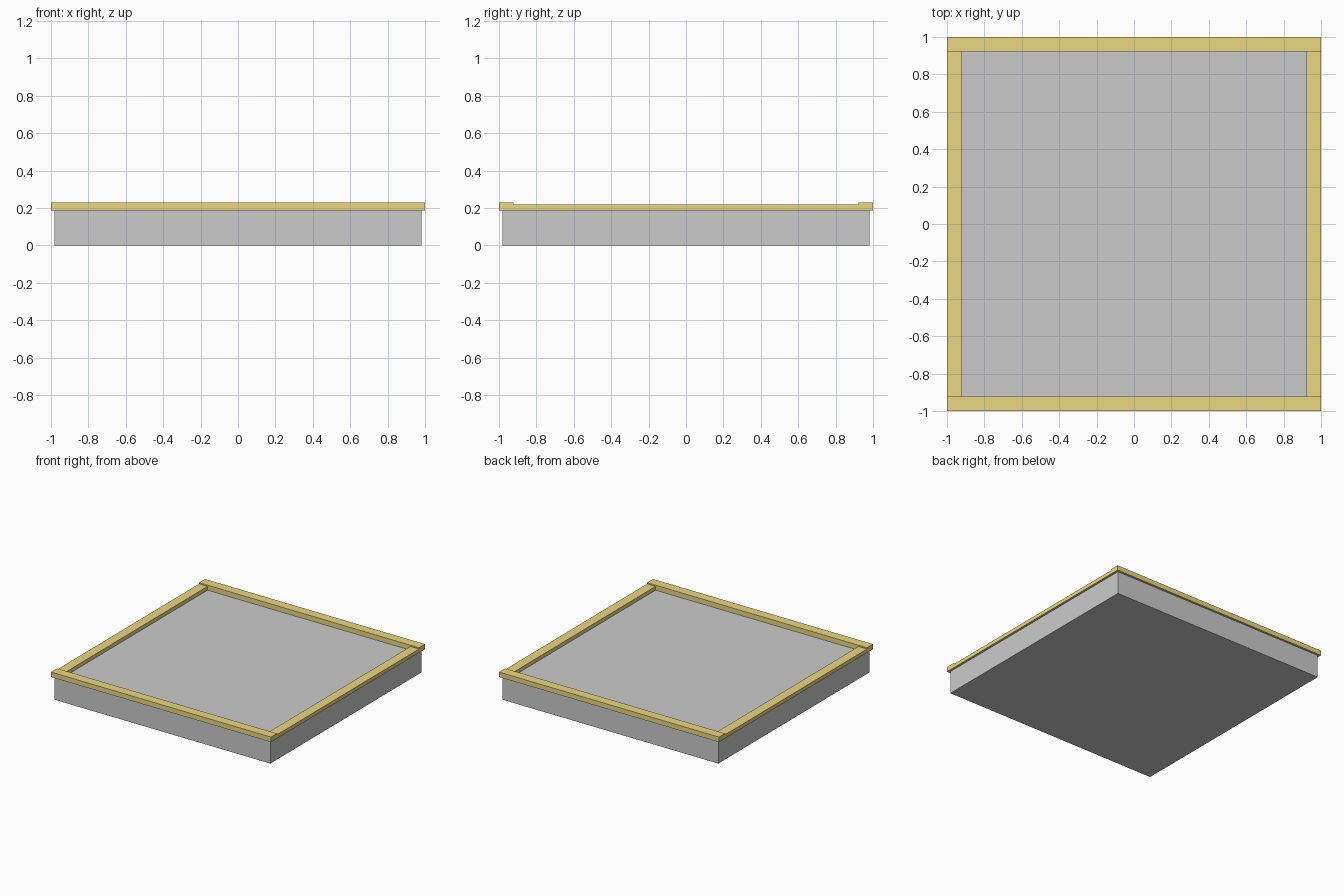
import bpy

if "Cube" in bpy.data.objects:
    bpy.data.objects.remove(bpy.data.objects["Cube"])

gold = bpy.data.materials.new("gold_trim")
gold.diffuse_color = (0.83, 0.69, 0.22, 1)
gold.use_nodes = True
gold.node_tree.nodes["Principled BSDF"].inputs["Base Color"].default_value = gold.diffuse_color


def box(name, lo, hi, mat=None):
    center = [(a + b) / 2 for a, b in zip(lo, hi)]
    size = [b - a for a, b in zip(lo, hi)]
    bpy.ops.mesh.primitive_cube_add(size=1, location=center)
    ob = bpy.context.object
    ob.name = name
    ob.scale = size
    bpy.ops.object.transform_apply(location=False, rotation=False, scale=True)
    if mat:
        ob.data.materials.append(mat)
    return ob


BASE_TOP = 0.188   # slab top, where the rails rest
INNER = 0.922      # inner edge of the rails

# Platform slab
box("platform_slab", (-0.982, -0.982, 0), (0.982, 0.982, BASE_TOP))

# Front and back rails run the full width and stand slightly taller
box("front_rail", (-1, -1, BASE_TOP), (1, -INNER, 0.229), gold)
box("back_rail", (-1, INNER, BASE_TOP), (1, 1, 0.229), gold)

# Side rails fit between them
box("left_rail", (-1, -INNER, BASE_TOP), (-INNER, INNER, 0.219), gold)
box("right_rail", (INNER, -INNER, BASE_TOP), (1, INNER, 0.219), gold)
